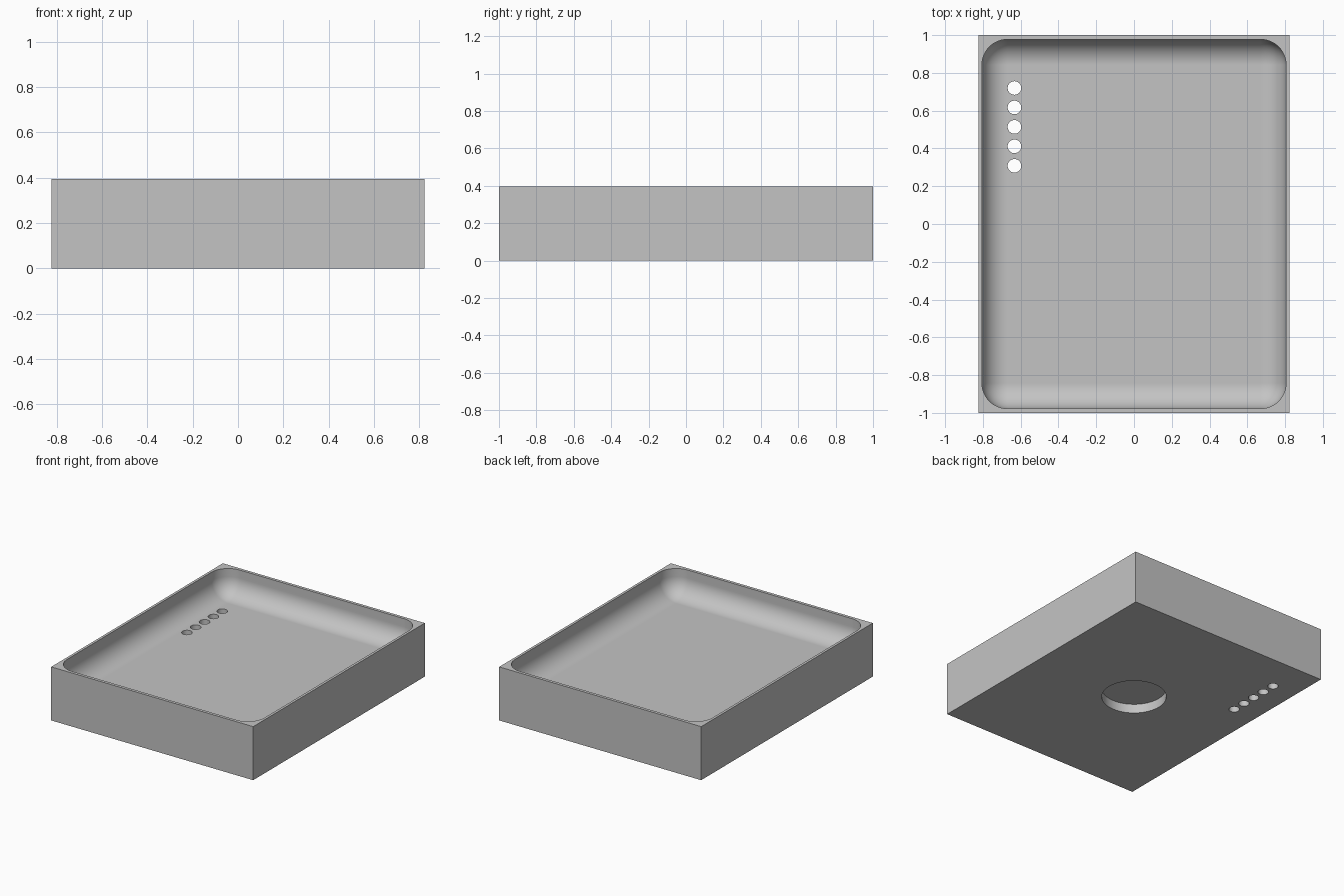
import bpy
import math
from mathutils import Vector

cube = bpy.data.objects.get("Cube")
if cube:
    bpy.data.objects.remove(cube, do_unlink=True)

WIDTH, LENGTH, HEIGHT = 1.648, 2.0, 0.395
FLOOR = 0.2          # height of the cavity floor
FILLET = 0.135       # radius of cavity corners and floor edge

grey = bpy.data.materials.new("plain_grey")
grey.use_nodes = True
colour = (0.55, 0.55, 0.55, 1.0)
grey.diffuse_color = colour
grey.node_tree.nodes["Principled BSDF"].inputs["Base Color"].default_value = colour


def box(name, x, y, z_low, z_high):
    bpy.ops.mesh.primitive_cube_add(size=1, location=(0, 0, (z_low + z_high) / 2))
    obj = bpy.context.object
    obj.name = name
    obj.scale = (x, y, z_high - z_low)
    bpy.ops.object.transform_apply(location=True, rotation=False, scale=True)
    obj.data.materials.append(grey)
    return obj


def cylinder(name, x, y, radius, z_low, z_high, sides):
    bpy.ops.mesh.primitive_cylinder_add(
        vertices=sides, radius=radius, depth=z_high - z_low,
        location=(x, y, (z_low + z_high) / 2))
    obj = bpy.context.object
    obj.name = name
    obj.data.materials.append(grey)
    return obj


def apply_modifier(obj, mod):
    bpy.ops.object.select_all(action="DESELECT")
    obj.select_set(True)
    bpy.context.view_layer.objects.active = obj
    bpy.ops.object.modifier_apply(modifier=mod.name)


def cut(obj, cutter):
    cutter.hide_render = True
    mod = obj.modifiers.new("cut", "BOOLEAN")
    mod.operation = "DIFFERENCE"
    mod.solver = "EXACT"
    mod.object = cutter
    apply_modifier(obj, mod)
    bpy.data.objects.remove(cutter, do_unlink=True)


# Solid block of the tray
tray = box("tray", WIDTH, LENGTH, 0, HEIGHT)

# Cavity with rounded corners and a rounded floor edge
cavity = box("cavity_cutter", 1.61, 1.955, FLOOR, 1.0)
rounding = cavity.modifiers.new("rounding", "BEVEL")
rounding.width = FILLET
rounding.segments = 12
apply_modifier(cavity, rounding)
cut(tray, cavity)

# Row of drain holes
for i in range(5):
    cut(tray, cylinder("hole_cutter", -0.633, 0.308 + i * 0.103, 0.036, -0.1, 0.3, 32))

# Round recess under the base
cut(tray, cylinder("recess_cutter", 0, 0, 0.22, -0.1, 0.068, 64))

# Smooth the rounded surfaces, keep the edges crisp
bpy.ops.object.select_all(action="DESELECT")
tray.select_set(True)
bpy.context.view_layer.objects.active = tray
bpy.ops.object.shade_smooth_by_angle(angle=math.radians(30))
normals = tray.modifiers.new("flat_floor", "WEIGHTED_NORMAL")
normals.keep_sharp = True
